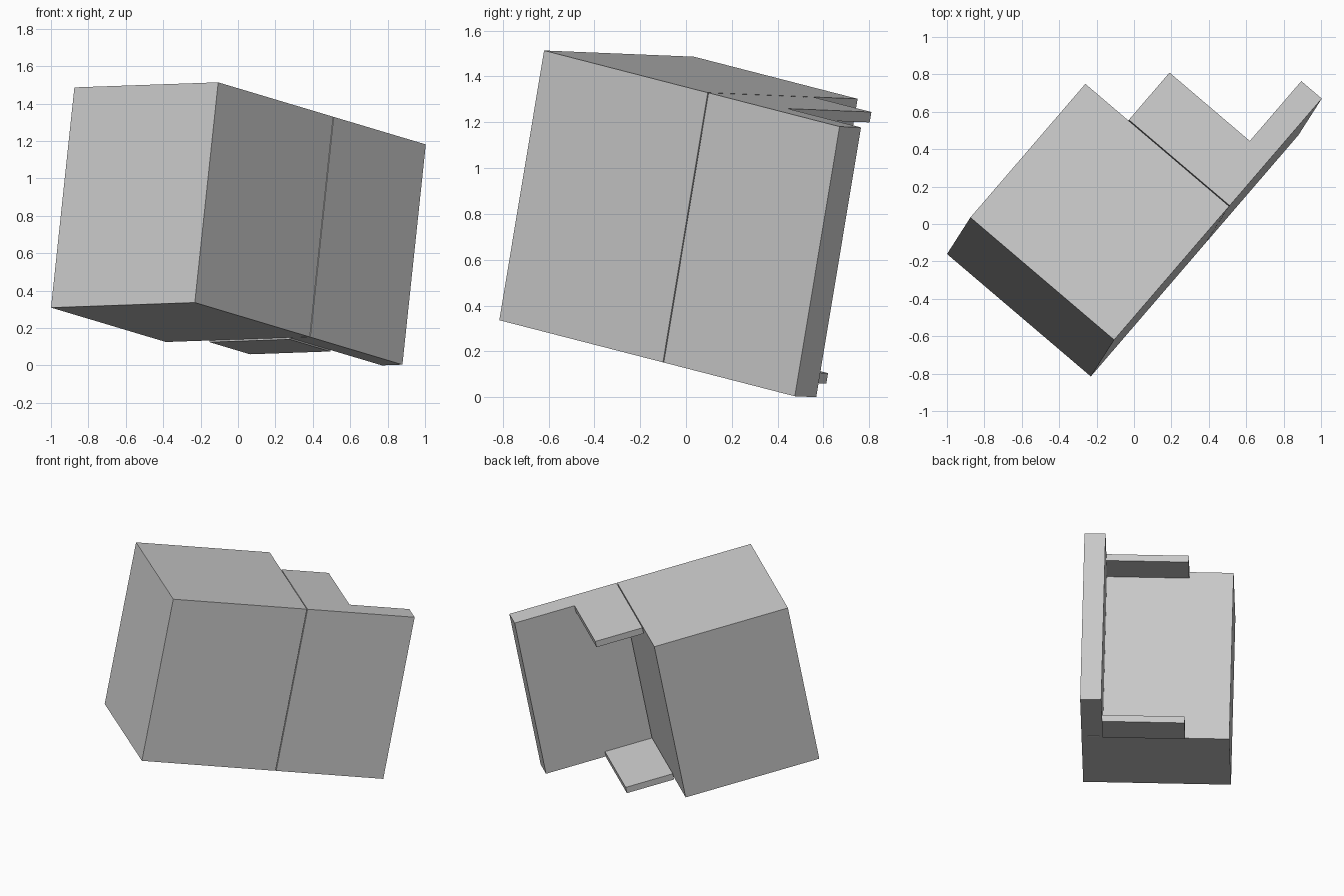
import bpy
import bmesh
from mathutils import Matrix, Vector

if "Cube" in bpy.data.objects:
    bpy.data.objects.remove(bpy.data.objects["Cube"])

# Tilted frame shared by every part: length, depth, height axes
u = Vector((1.11, 1.29, -0.332)).normalized()
v = Vector((-0.77, 0.655, -0.027))
v = (v - v.dot(u) * u).normalized()
w = u.cross(v)
frame = Matrix.Translation((-0.231, -0.815, 0.336)) @ Matrix((u, v, w)).transposed().to_4x4()

LENGTH, DEPTH, HEIGHT = 1.734, 1.01, 1.20
BLOCK = 0.96       # length of the solid block
GAP = 0.005        # hairline seam behind the block
PANEL = 0.144      # panel thickness
TAB = 0.046        # tab thickness


def box(name, lo, hi):
    """Box between two corners of the tilted frame."""
    lo, hi = Vector(lo), Vector(hi)
    bm = bmesh.new()
    bmesh.ops.create_cube(bm, size=1.0)
    bmesh.ops.scale(bm, vec=hi - lo, verts=bm.verts)
    mesh = bpy.data.meshes.new(name)
    bm.to_mesh(mesh)
    bm.free()
    ob = bpy.data.objects.new(name, mesh)
    ob.matrix_world = frame @ Matrix.Translation((lo + hi) / 2)
    bpy.context.collection.objects.link(ob)


# Solid block and the panel continuing its front face
box("main_block", (0, 0, 0), (BLOCK, DEPTH, HEIGHT))
box("side_panel", (BLOCK + GAP, 0, 0), (LENGTH, PANEL, HEIGHT))

# Thin tabs in the inner corner, top and bottom
for name, z in (("bottom_tab", -0.008), ("top_tab", HEIGHT - TAB)):
    box(name, (BLOCK + GAP, PANEL, z), (1.304, 0.708, z + TAB))
